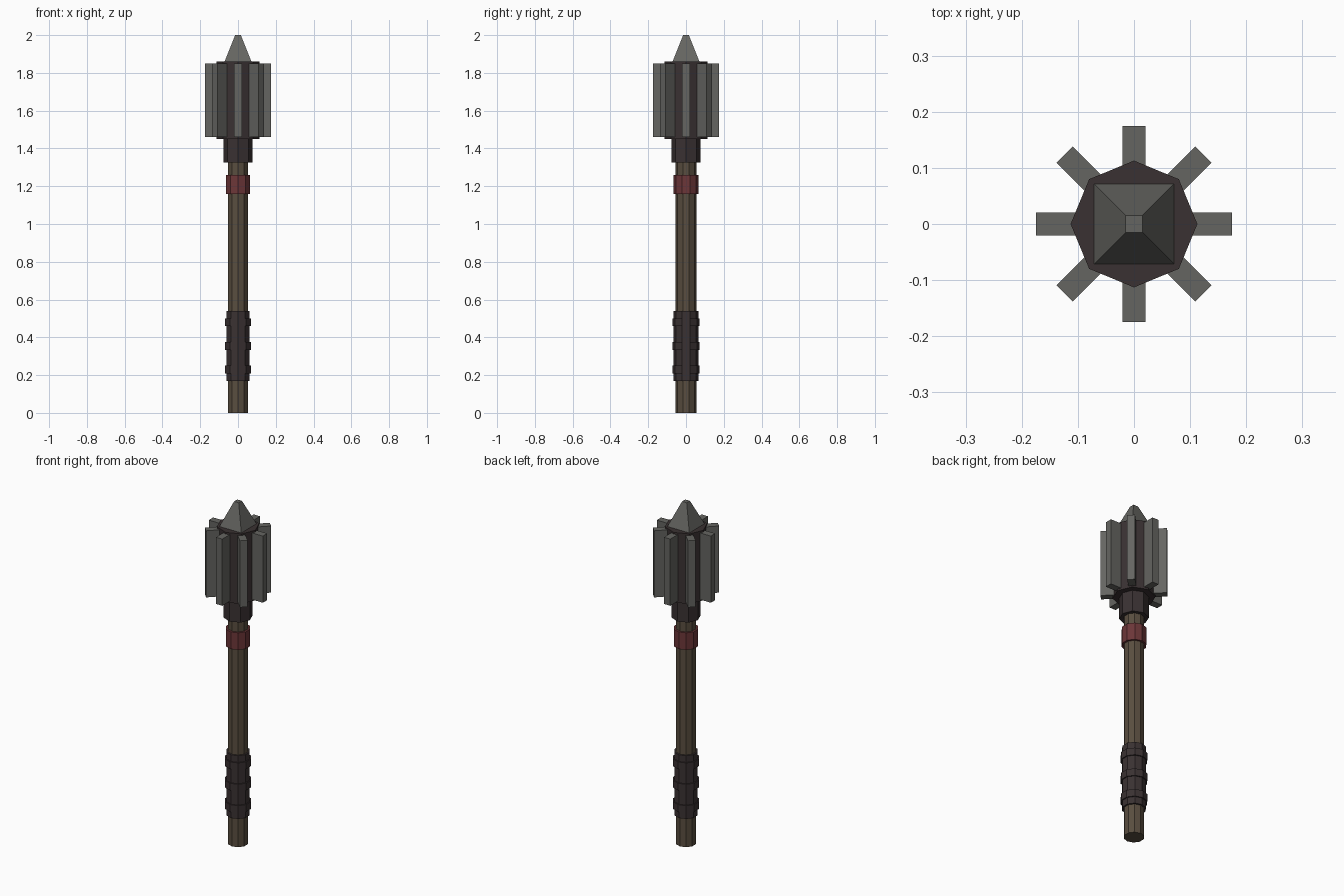
import bpy, bmesh, math
from mathutils import Matrix

cube = bpy.data.objects.get("Cube")
if cube:
    bpy.data.objects.remove(cube, do_unlink=True)


def material(name, rgb):
    mat = bpy.data.materials.new(name)
    mat.use_nodes = True
    color = (*rgb, 1.0)
    mat.diffuse_color = color
    mat.node_tree.nodes["Principled BSDF"].inputs["Base Color"].default_value = color
    return mat


wood = material("brown wood", (0.10, 0.075, 0.05))
dark = material("dark iron", (0.042, 0.031, 0.032))
steel = material("grey steel", (0.13, 0.13, 0.12))
red = material("red cloth", (0.15, 0.037, 0.04))


def finish(bm, name, mat):
    bmesh.ops.recalc_face_normals(bm, faces=bm.faces)
    mesh = bpy.data.meshes.new(name)
    bm.to_mesh(mesh)
    bm.free()
    mesh.materials.append(mat)
    obj = bpy.data.objects.new(name, mesh)
    bpy.context.collection.objects.link(obj)
    return obj


def prism(name, mat, sides, bottom, top, radius, top_radius=None, turn=0.0):
    """Flat-sided column with a corner on the y axis, optionally turned or tapered."""
    bm = bmesh.new()
    rings = []
    for z, r in ((bottom, radius), (top, radius if top_radius is None else top_radius)):
        angles = [turn + math.pi / 2 + math.tau * i / sides for i in range(sides)]
        rings.append([bm.verts.new((r * math.cos(a), r * math.sin(a), z)) for a in angles])
    low, high = rings
    bm.faces.new(low)
    bm.faces.new(high)
    for i in range(sides):
        j = (i + 1) % sides
        bm.faces.new((low[i], low[j], high[j], high[i]))
    return finish(bm, name, mat)


# Handle with its wrapped grip and cloth band
prism("shaft", wood, 10, 0.0, 1.34, 0.055)
prism("grip", dark, 10, 0.17, 0.54, 0.065)
for number, z in enumerate((0.23, 0.355, 0.48), 1):
    prism(f"grip_ring_{number}", dark, 10, z - 0.021, z + 0.021, 0.072)
prism("cloth_band", red, 10, 1.16, 1.26, 0.067)

# Head core and the collar below it
prism("collar", dark, 8, 1.325, 1.46, 0.078)
prism("head_core", dark, 8, 1.45, 1.86, 0.113)

# Eight flanges around the head
inner, outer, low, high = 0.06, 0.175, 1.46, 1.85
for i in range(8):
    bm = bmesh.new()
    bmesh.ops.create_cube(bm, size=1.0)
    place = (Matrix.Rotation(math.tau * i / 8, 4, "Z")
             @ Matrix.Translation(((inner + outer) / 2, 0, (low + high) / 2))
             @ Matrix.Diagonal((outer - inner, 0.041, high - low, 1)))
    bm.transform(place)
    finish(bm, f"flange_{i + 1}", steel)

# Square tapered spike on top
root2 = math.sqrt(2)
prism("spike", steel, 4, 1.855, 2.0, 0.073 * root2, 0.015 * root2, math.pi / 4)
